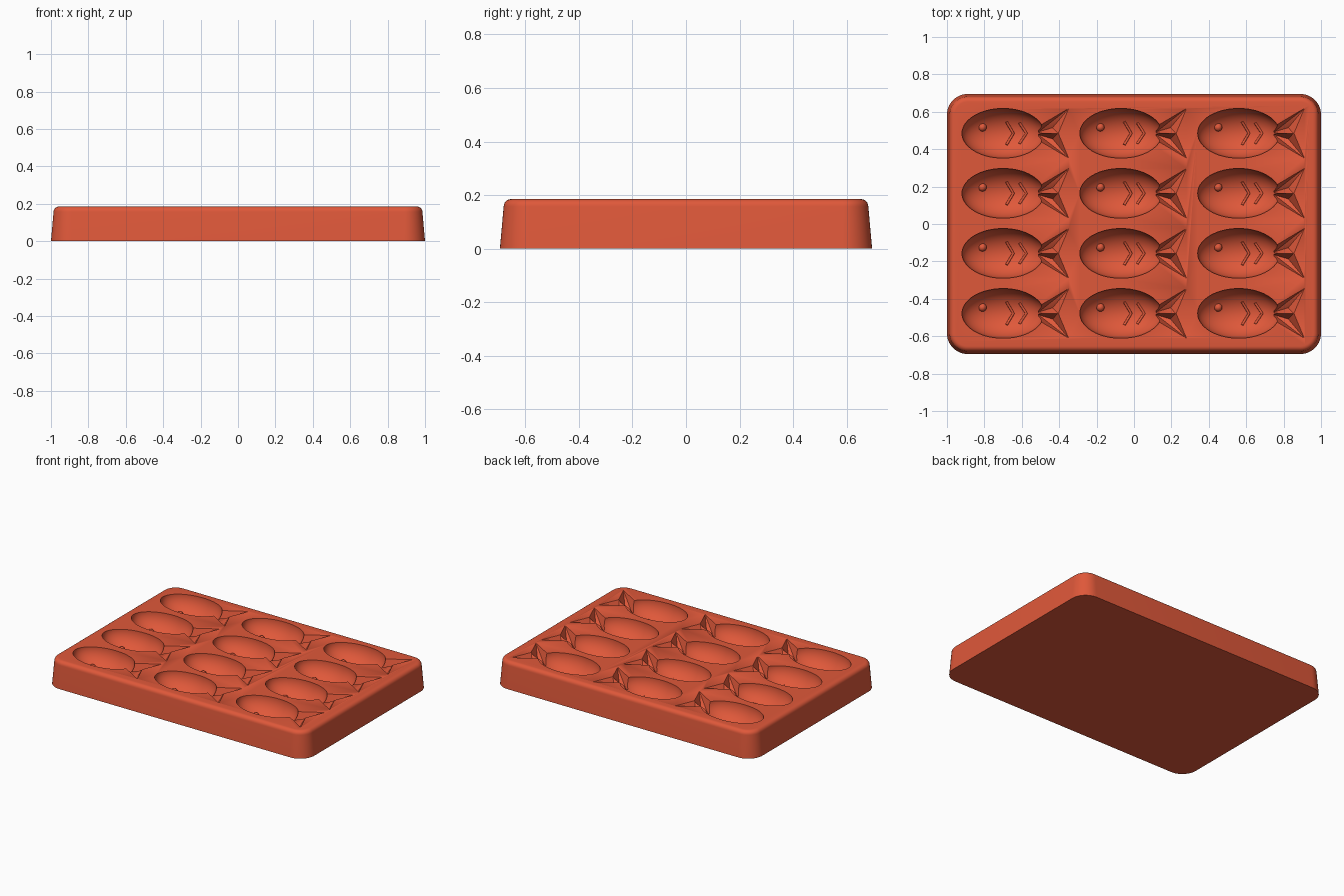
import bpy, bmesh, math
from mathutils import Matrix, Vector

cube = bpy.data.objects.get("Cube")
if cube:
    bpy.data.objects.remove(cube, do_unlink=True)

TOP = 0.185                       # height of the tray
BODY = Vector((0.22, 0.133, 0.13))  # half sizes of a fish body
CENTRES = [(-0.70 + 0.63 * c, 0.485 - 0.321 * r) for c in range(3) for r in range(4)]

clay = bpy.data.materials.new("terracotta_red")
clay.use_nodes = True
clay.diffuse_color = (0.74, 0.098, 0.042, 1)
clay.node_tree.nodes["Principled BSDF"].inputs["Base Color"].default_value = clay.diffuse_color


def add_object(name, data):
    obj = bpy.data.objects.new(name, data)
    bpy.context.scene.collection.objects.link(obj)
    data.materials.append(clay)
    return obj


def from_bmesh(name, bm):
    bmesh.ops.recalc_face_normals(bm, faces=bm.faces)
    mesh = bpy.data.meshes.new(name)
    bm.to_mesh(mesh)
    bm.free()
    return add_object(name, mesh)


def smooth(obj, degrees=35):
    obj.data.shade_smooth()
    obj.data.set_sharp_from_angle(angle=math.radians(degrees))


def body_depth(x, y):
    """Height of the hollow's floor at a point relative to the fish centre."""
    return TOP - BODY.z * math.sqrt(max(0, 1 - (x / BODY.x) ** 2 - (y / BODY.y) ** 2))


def add_spheres(name, offset, size, u, v):
    bm = bmesh.new()
    for x, y in CENTRES:
        place = Matrix.Translation(Vector((x, y, 0)) + offset) @ Matrix.Diagonal((*size, 1))
        bmesh.ops.create_uvsphere(bm, u_segments=u, v_segments=v, radius=1, matrix=place)
    return from_bmesh(name, bm)


def add_tail_lobes(name, side):
    """Tapered half tails, each a convex wedge with a sunken keel."""
    rim = [(0.185, 0.035), (0.352, 0.134), (0.295, -0.002), (0.185, -0.01)]
    keel = [(0.19, 0.008, -0.085), (0.265, 0.03, -0.07)]
    points = [(x, y, z) for x, y in rim for z in (0.001, 0.03)] + keel
    bm = bmesh.new()
    for cx, cy in CENTRES:
        verts = [bm.verts.new((cx + x, cy + side * y, TOP + z)) for x, y, z in points]
        hull = bmesh.ops.convex_hull(bm, input=verts)
        spare = {v for v in hull["geom_interior"] + hull["geom_unused"]
                 if isinstance(v, bmesh.types.BMVert)}
        bmesh.ops.delete(bm, geom=list(spare), context="VERTS")
    return from_bmesh(name, bm)


# Tray: rounded rectangle lofted through a drafted side and a rounded rim
def rounded_ring(bm, inset, z, radius=0.11, steps=12):
    ring = []
    for k, (sx, sy) in enumerate([(1, 1), (-1, 1), (-1, -1), (1, -1)]):
        for i in range(steps + 1):
            a = math.pi / 2 * (k + i / steps)
            ring.append(bm.verts.new((sx * (1 - radius) + (radius - inset) * math.cos(a),
                                      sy * (0.695 - radius) + (radius - inset) * math.sin(a), z)))
    return ring


bm = bmesh.new()
rim_r = 0.028
profile = [(0, 0)] + [(0.014 + rim_r * (1 - math.cos(t)), TOP - rim_r * (1 - math.sin(t)))
                      for t in (math.pi / 2 * i / 6 for i in range(7))]
rings = [rounded_ring(bm, inset, z) for inset, z in profile]
for low, high in zip(rings, rings[1:]):
    for i in range(len(low)):
        j = (i + 1) % len(low)
        bm.faces.new((low[i], low[j], high[j], high[i]))
bm.faces.new(rings[0])
bm.faces.new(rings[-1])
tray = from_bmesh("mold_tray", bm)

# Fish hollows cut from the tray
cutters = [add_spheres("body_cutter", Vector((0, 0, TOP)), BODY, 56, 25),
           add_tail_lobes("upper_tail_cutter", 1),
           add_tail_lobes("lower_tail_cutter", -1)]
for cutter in cutters:
    cutter.hide_render = True
    cut = tray.modifiers.new(cutter.name, "BOOLEAN")
    cut.operation, cut.solver, cut.object = "DIFFERENCE", "EXACT", cutter
bpy.context.view_layer.update()
carved = bpy.data.meshes.new_from_object(
    tray.evaluated_get(bpy.context.evaluated_depsgraph_get()))
tray.modifiers.clear()
tray.data = carved
for cutter in cutters:
    bpy.data.objects.remove(cutter, do_unlink=True)
smooth(tray)

# Raised eyes on the hollow floors
eye_x, eye_y = -0.11, 0.032
eyes = add_spheres("fish_eyes", Vector((eye_x, eye_y, body_depth(eye_x, eye_y))),
                   (0.022, 0.022, 0.022), 16, 10)
smooth(eyes)

# Chevron ribs following the hollow floors
ribs = bpy.data.curves.new("fish_ribs", "CURVE")
ribs.dimensions = "3D"
ribs.bevel_depth = 0.007
ribs.bevel_resolution = 2
ribs.use_fill_caps = True
for cx, cy in CENTRES:
    for tip, half in ((0.055, 0.062), (0.125, 0.056)):
        line = ribs.splines.new("POLY")
        line.points.add(8)
        for i, p in enumerate(line.points):
            t = i / 4 - 1
            x, y = tip - 0.037 * abs(t), half * t
            p.co = (cx + x, cy + y, body_depth(x, y), 1)
add_object("fish_ribs", ribs)
